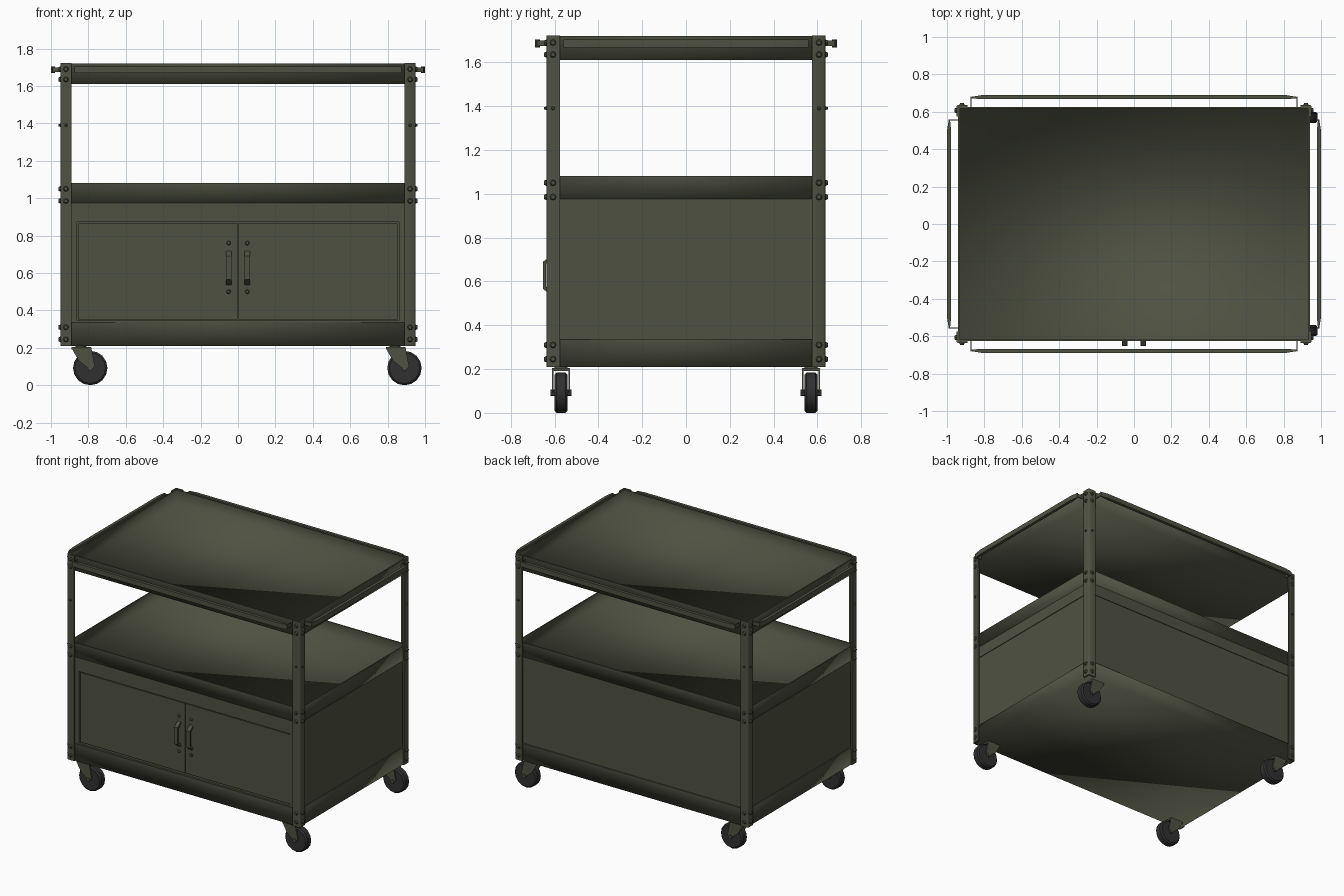
import bpy, bmesh, math
from mathutils import Matrix, Vector

default = bpy.data.objects.get("Cube")
if default:
    bpy.data.objects.remove(default, do_unlink=True)


def material(name, rgb, rough=0.6):
    m = bpy.data.materials.new(name)
    m.use_nodes = True
    m.diffuse_color = (*rgb, 1)
    bsdf = m.node_tree.nodes["Principled BSDF"]
    bsdf.inputs["Base Color"].default_value = (*rgb, 1)
    bsdf.inputs["Roughness"].default_value = rough
    return m


OLIVE = material("olive_paint", (0.078, 0.083, 0.054))
RUBBER = material("dark_rubber", (0.03, 0.03, 0.03))


def finish(name, bm, mat=OLIVE, angle=None):
    bmesh.ops.recalc_face_normals(bm, faces=bm.faces)
    me = bpy.data.meshes.new(name)
    bm.to_mesh(me)
    bm.free()
    me.materials.append(mat)
    ob = bpy.data.objects.new(name, me)
    bpy.context.scene.collection.objects.link(ob)
    if angle:
        bpy.ops.object.select_all(action='DESELECT')
        ob.select_set(True)
        bpy.context.view_layer.objects.active = ob
        bpy.ops.object.shade_smooth_by_angle(angle=math.radians(angle))
    return ob


def add_box(bm, x, y, z):
    """Box from three (low, high) ranges."""
    size = [r[1] - r[0] for r in (x, y, z)]
    mid = [(r[1] + r[0]) / 2 for r in (x, y, z)]
    mat = Matrix.Translation(mid) @ Matrix.Diagonal((*size, 1))
    return bmesh.ops.create_cube(bm, size=1, matrix=mat)["verts"]


def box(name, x, y, z):
    bm = bmesh.new()
    add_box(bm, x, y, z)
    return finish(name, bm)


def add_prism(bm, points, offset):
    """Extrude a closed outline of 3D points along an offset."""
    base = bm.faces.new([bm.verts.new(p) for p in points])
    top = bmesh.ops.extrude_face_region(bm, geom=[base], use_keep_orig=True)["geom"]
    bmesh.ops.translate(bm, vec=offset, verts=[v for v in top if isinstance(v, bmesh.types.BMVert)])


def add_cylinder(bm, centre, axis, radius, depth, sides=8, tip=None):
    rot = Vector((0, 0, 1)).rotation_difference(Vector(axis)).to_matrix().to_4x4()
    bmesh.ops.create_cone(bm, cap_ends=True, segments=sides, radius1=radius,
                          radius2=tip or radius, depth=depth,
                          matrix=Matrix.Translation(centre) @ rot)


W, D = 0.94, 0.625          # half width and depth of the trays
SIGNS = [(sx, sy) for sx in (-1, 1) for sy in (-1, 1)]


# Pressed trays: soft walls and floor, flat rim
def tray(name, low, high, floor):
    bm = bmesh.new()
    add_box(bm, (-W, W), (-D, D), (low, high))
    bm.normal_update()
    top = max(bm.faces, key=lambda f: f.calc_center_median().z)
    rim = bmesh.ops.inset_region(bm, faces=[top], thickness=0.012)["faces"]
    well = bmesh.ops.extrude_face_region(bm, geom=[top])["geom"]
    verts = [v for v in well if isinstance(v, bmesh.types.BMVert)]
    bmesh.ops.translate(bm, vec=(0, 0, floor - high), verts=verts)
    if top.is_valid:
        bmesh.ops.delete(bm, geom=[top], context='FACES_ONLY')
    for f in bm.faces:
        f.smooth = f not in rim
    finish(name, bm)


tray("top_tray", 1.61, 1.72, 1.625)
tray("middle_tray", 0.975, 1.08, 0.985)
tray("bottom_tray", 0.21, 0.335, 0.225)

# Cabinet: recessed core, header band, panels and front frame
box("cabinet_core", (-0.92, 0.92), (-0.60, 0.605), (0.23, 0.98))
box("cabinet_header", (-0.935, 0.935), (-0.62, 0.62), (0.89, 0.976))
for side in (-1, 1):
    x = sorted((side * 0.90, side * 0.93))
    box("left_panel" if side > 0 else "right_panel", x, (-0.61, 0.61), (0.30, 0.892))
box("back_panel", (-0.925, 0.925), (0.59, 0.615), (0.30, 0.892))

DOOR_X, DOOR_LOW, DOOR_HIGH = 0.86, 0.345, 0.872
bm = bmesh.new()
front = (-0.62, -0.59)
add_box(bm, (-0.935, 0.935), front, (DOOR_HIGH, 0.891))
add_box(bm, (-0.935, 0.935), front, (0.33, DOOR_LOW))
for side in (-1, 1):
    add_box(bm, sorted((side * DOOR_X, side * 0.935)), front, (DOOR_LOW, DOOR_HIGH))
finish("door_frame", bm)

# Doors with pull handles and handle screws
for side, label in ((-1, "right"), (1, "left")):
    box(label + "_door", sorted((side * 0.004, side * (DOOR_X - 0.008))),
        (-0.614, -0.59), (DOOR_LOW + 0.007, DOOR_HIGH - 0.008))
    bm = bmesh.new()
    x0 = side * 0.05 - 0.014
    outline = [(-0.612, 0.535), (-0.652, 0.565), (-0.652, 0.69), (-0.612, 0.72),
               (-0.612, 0.70), (-0.64, 0.68), (-0.64, 0.575), (-0.612, 0.555)]
    add_prism(bm, [(x0, y, z) for y, z in outline], (0.028, 0, 0))
    for z in (0.50, 0.76):
        add_cylinder(bm, (side * 0.05, -0.618, z), (0, -1, 0), 0.013, 0.014, 8, 0.008)
    finish(label + "_door_handle", bm)

# Corner posts: angle iron with a softened outer corner
for sx, sy in SIGNS:
    name = ("front" if sy < 0 else "back") + ("_left" if sx > 0 else "_right")
    px, py, leg, t, c = 0.95, 0.636, 0.06, 0.011, 0.008
    outline = [(px - leg, py), (px - c, py), (px, py - c), (px, py - leg),
               (px - t, py - leg), (px - t, py - t), (px - leg, py - t)]
    bm = bmesh.new()
    add_prism(bm, [(sx * x, sy * y, 0.21) for x, y in outline], (0, 0, 1.513))
    finish(name + "_post", bm, angle=50)

    # Bolts on both faces of the post
    bm = bmesh.new()
    for z in (0.245, 0.31, 0.985, 1.05, 1.39, 1.635, 1.69):
        r = 0.009 if z == 1.39 else 0.016
        add_cylinder(bm, (sx * 0.92, sy * 0.640, z), (0, sy, 0), r, 0.014, 8, r * 0.6)
        add_cylinder(bm, (sx * 0.954, sy * 0.607, z), (sx, 0, 0), r, 0.014, 8, r * 0.6)
    finish(name + "_bolts", bm)


# Push bars around the top tray
def push_bar(name, half, wall, turn):
    bm = bmesh.new()
    near, far, taper = wall + 0.042, wall + 0.064, 0.06
    outline = [(-half, near + 0.006), (-half + taper, near), (half - taper, near),
               (half, near + 0.006), (half, near + 0.012), (half - taper, far),
               (taper - half, far), (-half, near + 0.012)]
    add_prism(bm, [(x, -y, 1.668) for x, y in outline], (0, 0, 0.036))
    for s in (-1, 1):
        x = s * (half - 0.003)
        add_box(bm, (x - 0.003, x + 0.003), (-near - 0.014, -wall), (1.674, 1.699))
    bmesh.ops.rotate(bm, verts=bm.verts, matrix=Matrix.Rotation(math.radians(turn), 3, 'Z'))
    finish(name, bm)


push_bar("front_push_bar", 0.875, 0.625, 0)
push_bar("back_push_bar", 0.875, 0.625, 180)
push_bar("left_push_bar", 0.56, 0.936, 90)
push_bar("right_push_bar", 0.56, 0.936, -90)

# Swivel casters, all trailing the same way
fork = [(-0.05, 0.205), (0.055, 0.205), (0.075, 0.10), (0.06, 0.085),
        (0.04, 0.09), (-0.01, 0.13), (-0.04, 0.18)]
for sx, sy in SIGNS:
    name = ("front" if sy < 0 else "back") + ("_left" if sx > 0 else "_right")
    cx, cy = sx * 0.84, sy * 0.57
    hub = Vector((cx + 0.05, cy, 0.092))
    bm = bmesh.new()
    for y in (-0.041, 0.034):
        add_prism(bm, [(cx + x, cy + y, z) for x, z in fork], (0, 0.007, 0))
    add_box(bm, (cx - 0.05, cx + 0.055), (cy - 0.04, cy + 0.04), (0.192, 0.205))
    add_cylinder(bm, (cx, cy, 0.205), (0, 0, 1), 0.03, 0.02, 12)
    add_cylinder(bm, hub, (0, 1, 0), 0.014, 0.095, 8)
    finish(name + "_caster_fork", bm)

    bm = bmesh.new()
    add_cylinder(bm, hub, (0, 1, 0), 0.092, 0.06, 16)
    rims = [e for e in bm.edges if abs(e.verts[0].co.y - e.verts[1].co.y) < 0.001]
    bmesh.ops.bevel(bm, geom=rims, offset=0.01, segments=1, affect='EDGES')
    finish(name + "_wheel", bm, RUBBER, 30)
